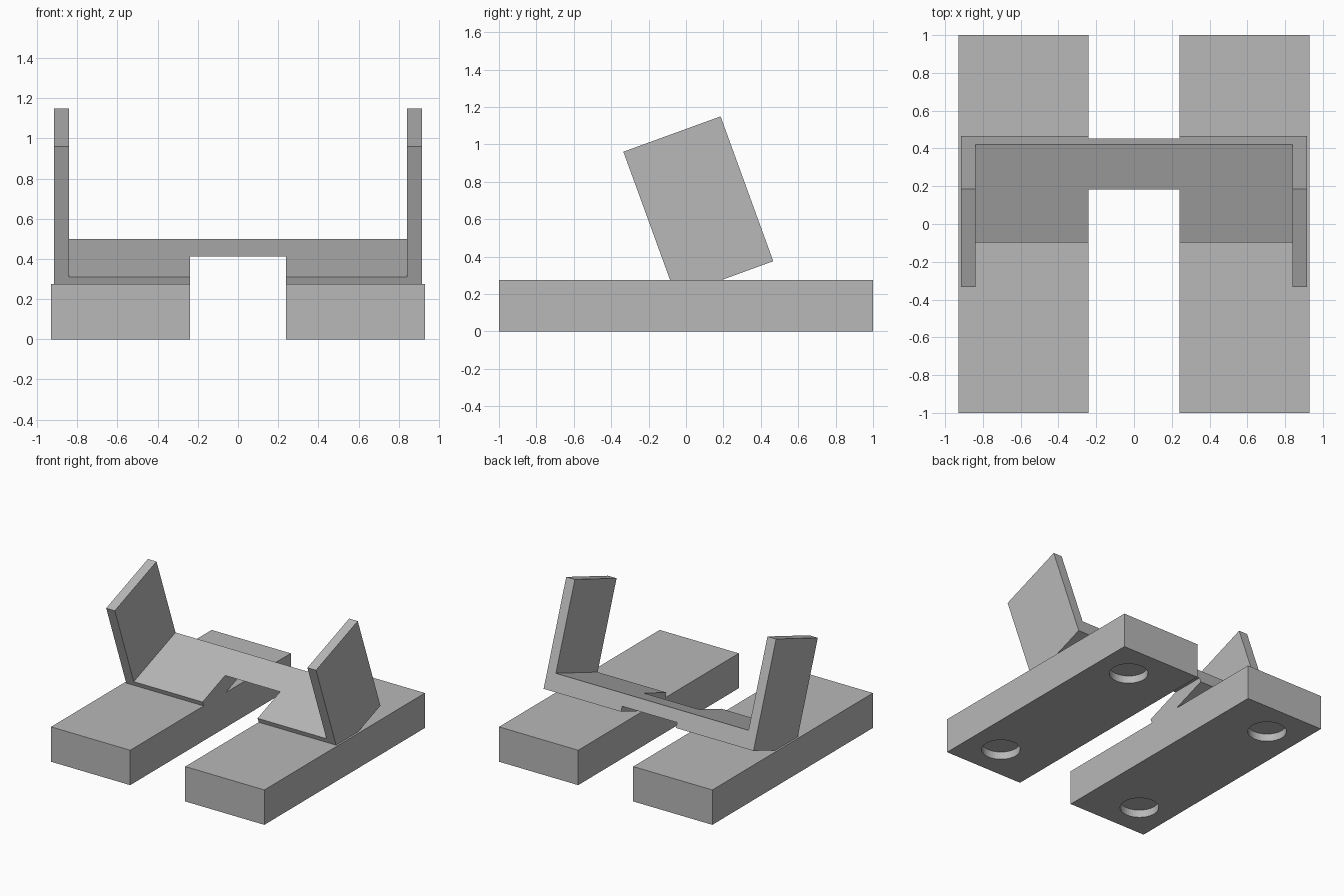
import bpy, bmesh
from math import radians
from mathutils import Matrix

if "Cube" in bpy.data.objects:
    bpy.data.objects.remove(bpy.data.objects["Cube"], do_unlink=True)

grey = bpy.data.materials.new("plain grey")
grey.use_nodes = True
grey.diffuse_color = (0.48, 0.48, 0.48, 1)
grey.node_tree.nodes["Principled BSDF"].inputs["Base Color"].default_value = grey.diffuse_color


def finish(name, bm):
    bmesh.ops.recalc_face_normals(bm, faces=bm.faces)
    mesh = bpy.data.meshes.new(name)
    bm.to_mesh(mesh)
    bm.free()
    mesh.materials.append(grey)
    obj = bpy.data.objects.new(name, mesh)
    bpy.context.collection.objects.link(obj)
    return obj


def box(name, low, high):
    bm = bmesh.new()
    bmesh.ops.create_cube(bm, size=1)
    for v in bm.verts:
        v.co = [l + (c + 0.5) * (h - l) for c, l, h in zip(v.co, low, high)]
    return finish(name, bm)


def cut(obj, cutter):
    mod = obj.modifiers.new("cut", "BOOLEAN")
    mod.operation = "DIFFERENCE"
    mod.solver = "EXACT"
    mod.object = cutter
    cutter.hide_render = True
    cutter.hide_set(True)
    cutter.display_type = "WIRE"


GAP, BASE_X, BASE_Z = 0.24, 0.93, 0.275

# Two base blocks, each with two shallow round recesses underneath
for side, label in ((1, "left"), (-1, "right")):
    xs = sorted((side * GAP, side * BASE_X))
    base = box(label + "_base", (xs[0], -1, 0), (xs[1], 1, BASE_Z))
    bm = bmesh.new()
    for y in (-0.72, 0.72):
        bmesh.ops.create_cone(bm, cap_ends=True, segments=48, radius1=0.14, radius2=0.14,
                              depth=0.12, matrix=Matrix.Translation((side * 0.655, y, 0)))
    cut(base, finish(label + "_recess_cutter", bm))

# Tilted U-shaped cradle: profile extruded along its width
OUT, INN, HIGH, FLOOR, WIDE = 0.915, 0.84, 0.824, 0.133, 0.553
half = [(OUT, 0), (OUT, HIGH), (INN, HIGH), (INN, FLOOR)]
profile = half + [(-x, z) for x, z in reversed(half)]
bm = bmesh.new()
face = bm.faces.new([bm.verts.new((x, 0, z)) for x, z in profile])
ext = bmesh.ops.extrude_face_region(bm, geom=[face])
bmesh.ops.translate(bm, vec=(0, WIDE, 0),
                    verts=[e for e in ext["geom"] if isinstance(e, bmesh.types.BMVert)])
tilt = Matrix.Translation((0, -0.053, 0.186)) @ Matrix.Rotation(radians(20), 4, "X")
bmesh.ops.transform(bm, matrix=tilt, verts=bm.verts)
cradle = finish("cradle", bm)

# Open channel between the bases, and the trim where the cradle sits in them
cut(cradle, box("channel_cutter", (-GAP, -1.2, -0.2), (GAP, 1.2, 0.413)))
cut(cradle, box("seat_cutter", (-1.2, -1.3, -0.3), (1.2, 1.3, BASE_Z - 0.005)))
